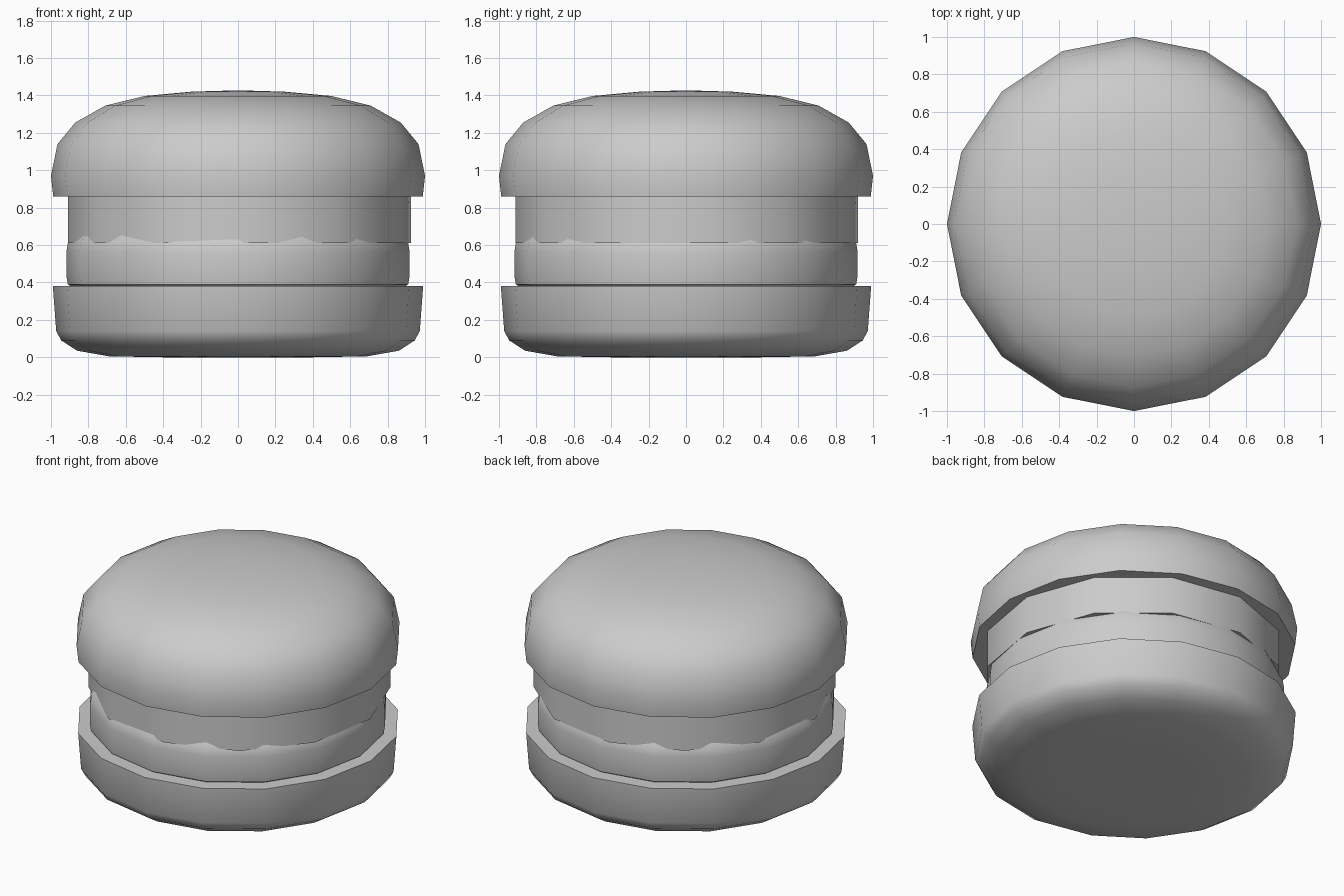
import bpy, bmesh, math, random
from mathutils import Vector
from mathutils.bvhtree import BVHTree

random.seed(4)
if "Cube" in bpy.data.objects:
    bpy.data.objects.remove(bpy.data.objects["Cube"])

grey = bpy.data.materials.new("plain grey")
grey.use_nodes = True
grey.diffuse_color = (0.6, 0.6, 0.6, 1)
grey.node_tree.nodes["Principled BSDF"].inputs["Base Color"].default_value = (0.6, 0.6, 0.6, 1)


def add_object(name, bm, smooth=True):
    bmesh.ops.recalc_face_normals(bm, faces=bm.faces)
    mesh = bpy.data.meshes.new(name)
    bm.to_mesh(mesh)
    mesh.materials.append(grey)
    obj = bpy.data.objects.new(name, mesh)
    bpy.context.collection.objects.link(obj)
    if smooth:
        bpy.ops.object.select_all(action="DESELECT")
        obj.select_set(True)
        bpy.context.view_layer.objects.active = obj
        bpy.ops.object.shade_smooth_by_angle(angle=math.radians(40))
    return obj


def lathe(profile, sides, turn=0.0, centre=(0, 0)):
    """Solid of revolution from (radius, height) rings, closed at both ends."""
    bm = bmesh.new()
    rings = []
    for r, z in profile:
        angles = [turn + math.tau * i / sides for i in range(sides)]
        rings.append([bm.verts.new((centre[0] + r * math.cos(a),
                                    centre[1] + r * math.sin(a), z)) for a in angles])
    for low, high in zip(rings, rings[1:]):
        for i in range(sides):
            j = (i + 1) % sides
            bm.faces.new((low[i], low[j], high[j], high[i]))
    bm.faces.new(rings[0][::-1])
    bm.faces.new(rings[-1])
    return bm


# Lower bun: rounded base with a flat top rim
add_object("bottom_bun", lathe([(0.4, 0), (0.69, 0.005), (0.86, 0.035), (0.945, 0.09),
                                (0.972, 0.14), (0.99, 0.38)], 16))

# Patty: softened disc whose shoulder meets the slice above
add_object("patty", lathe([(0.88, 0.37), (0.91, 0.39), (0.918, 0.44), (0.918, 0.56),
                           (0.91, 0.61), (0.885, 0.65)], 16))

# Upper filling: plain twelve-sided slab, slightly turned and off centre
add_object("filling_slice", lathe([(0.92, 0.61), (0.92, 0.87)], 12,
                                  math.radians(5), (0.008, 0.004)))

# Upper bun: domed, flat underneath
dome = lathe([(0.988, 0.86), (1.0, 0.97), (0.965, 1.14), (0.87, 1.255), (0.71, 1.345),
              (0.5, 1.397), (0.25, 1.42), (0.08, 1.425)], 16)
tree = BVHTree.FromBMesh(dome)
add_object("top_bun", dome)

# Sesame seeds: small wedges almost sunk into the dome
spots = [(-0.47, 0.73), (-0.7, 0.53), (-0.68, 0.35), (-0.71, 0.16), (-0.77, -0.28),
         (-0.72, -0.45), (-0.6, -0.48), (0.02, -0.66), (0.34, -0.73), (0.08, -0.26),
         (0.4, -0.28), (0.6, -0.23), (0.56, -0.43), (0.59, -0.57), (0.62, 0.37),
         (0.14, -0.95)]
seeds = bmesh.new()
for x, y in spots:
    hit, normal, _, _ = tree.ray_cast(Vector((x, y, 3)), Vector((0, 0, -1)))
    normal = normal if normal.z > 0 else -normal
    spin = random.uniform(0, math.tau)
    side = normal.orthogonal().normalized()
    cross = normal.cross(side)
    along = side * math.cos(spin) + cross * math.sin(spin)
    across = normal.cross(along)
    top, base = [], []
    for u, v in ((-0.05, -0.025), (0.05, -0.035), (0.05, 0.035), (-0.05, 0.025)):
        corner = hit + along * u + across * v
        top.append(seeds.verts.new(corner + normal * (0.006 if u > 0 else 0.002)))
        base.append(seeds.verts.new(corner - normal * 0.02))
    seeds.faces.new(top)
    seeds.faces.new(base[::-1])
    for i in range(4):
        j = (i + 1) % 4
        seeds.faces.new((base[i], base[j], top[j], top[i]))
add_object("sesame_seeds", seeds, smooth=False)
